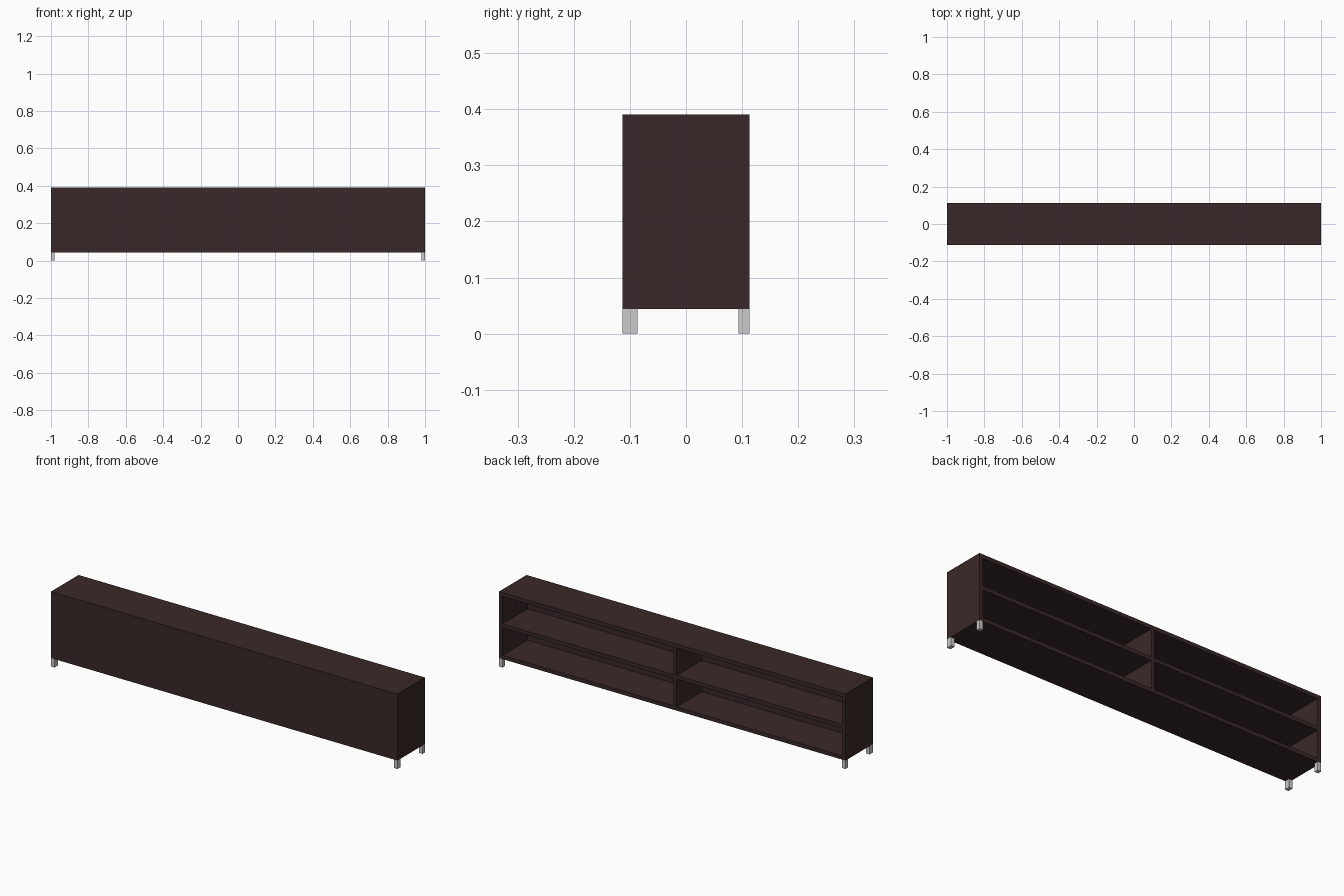
import bpy

if "Cube" in bpy.data.objects:
    bpy.data.objects.remove(bpy.data.objects["Cube"])

brown = bpy.data.materials.new("dark_brown")
brown.diffuse_color = (0.041, 0.022, 0.021, 1)
brown.use_nodes = True
brown.node_tree.nodes["Principled BSDF"].inputs["Base Color"].default_value = brown.diffuse_color


def box(name, x, y, z, mat=None):
    """Box from (min, max) ranges on each axis."""
    bpy.ops.mesh.primitive_cube_add(size=1)
    o = bpy.context.object
    o.name = name
    o.location = [(a + b) / 2 for a, b in (x, y, z)]
    o.scale = [b - a for a, b in (x, y, z)]
    bpy.ops.object.transform_apply(location=True, rotation=False, scale=True)
    if mat:
        o.data.materials.append(mat)
    return o


T = 0.02                                # board thickness
F, B = -0.1135, 0.1135                  # front and back of the case
Z0, Z1 = 0.044, 0.391                   # underside and top of the case
MID = (Z0 + Z1) / 2
DIV = -0.016                            # divider sits slightly off centre
inner_z = (Z0 + T, Z1 - T)
inner_y = (F + T, B)

# Outer case: top, bottom and closed front, open at the back
box("top_board", (-1, 1), (F, B), (Z1 - T, Z1), brown)
box("bottom_board", (-1, 1), (F, B), (Z0, Z0 + T), brown)
box("front_panel", (-1, 1), (F, F + T), inner_z, brown)

# Divider between the two bays
box("centre_divider", (DIV - T / 2, DIV + T / 2), inner_y, inner_z, brown)

for side, s in (("left", -1), ("right", 1)):
    def span(a, b):
        return tuple(sorted((s * a, s * b)))
    # Side panel and shelf of each bay
    box(side + "_side_panel", span(1 - T, 1), inner_y, inner_z, brown)
    box(side + "_shelf", span(s * DIV + T / 2, 1 - T), inner_y,
        (MID - T / 2, MID + T / 2), brown)
    # Metal legs, the front ones slightly deeper
    box(side + "_front_leg", span(0.98, 1), (F, F + 0.027), (0, Z0))
    box(side + "_back_leg", span(0.98, 1), (B - 0.02, B), (0, Z0))
